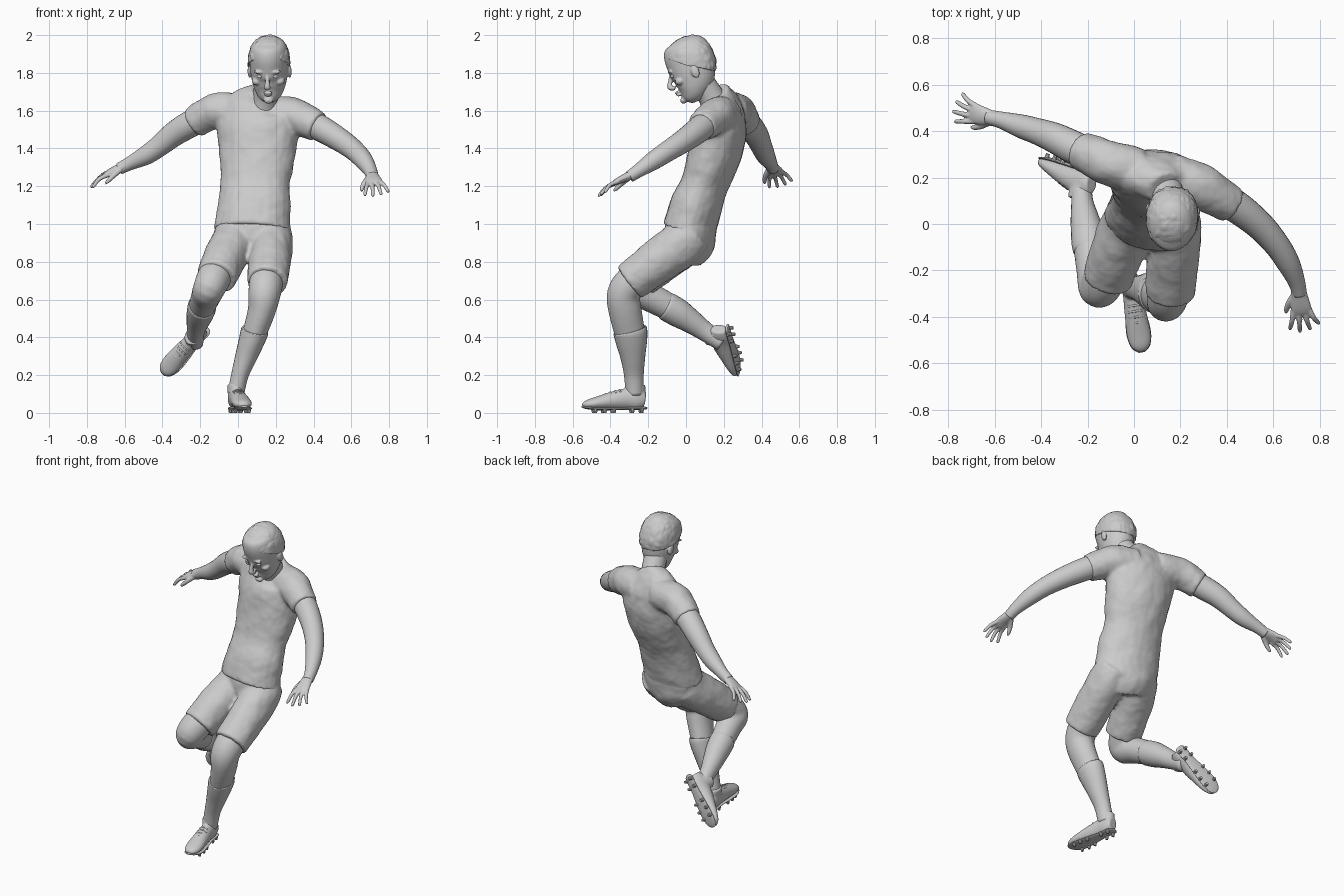
import bpy, bmesh, math, random
from mathutils import Vector, Matrix

random.seed(4)
I = Matrix.Identity(4)


def spline(pts, sub):
    """Catmull-Rom through stations (x, y, z, half_a, half_b)."""
    out = []
    for i in range(len(pts) - 1):
        p = [pts[max(i - 1, 0)], pts[i], pts[i + 1], pts[min(i + 2, len(pts) - 1)]]
        for k in range(sub):
            t = k / sub
            out.append([0.5 * (2 * b + (c - a) * t + (2 * a - 5 * b + 4 * c - d) * t * t
                               + (3 * b - a - 3 * c + d) * t ** 3) for a, b, c, d in zip(*p)])
    return out + [list(pts[-1])]


def tube(bm, pts, side=(1, 0, 0), M=I, n=24, sub=5):
    """Loft elliptical rings along a path; half_a lies along side."""
    pts = spline([p if len(p) == 5 else (*p, p[3]) for p in pts], sub)
    pos = [M @ Vector(p[:3]) for p in pts]
    side = M.to_3x3() @ Vector(side)
    rings = []
    for i, p in enumerate(pts):
        t = (pos[min(i + 1, len(pos) - 1)] - pos[max(i - 1, 0)]).normalized()
        a = (side - t * side.dot(t)).normalized()
        b = t.cross(a)
        rings.append([bm.verts.new(pos[i] + a * max(p[3], .002) * math.cos(w) + b * max(p[4], .002) * math.sin(w))
                      for w in (math.tau * k / n for k in range(n))])
    for r, s in zip(rings, rings[1:]):
        for k in range(n):
            bm.faces.new((r[k], r[(k + 1) % n], s[(k + 1) % n], s[k]))
    bm.faces.new(rings[0][::-1])
    bm.faces.new(rings[-1])


def ball(bm, c, size, M=I):
    bmesh.ops.create_uvsphere(bm, u_segments=20, v_segments=12, radius=1,
                              matrix=M @ Matrix.LocRotScale(Vector(c), None, Vector(size)))


def finish(bm, name, voxel=0, smooth=0, folds=0, flat=False):
    bmesh.ops.recalc_face_normals(bm, faces=bm.faces)
    me = bpy.data.meshes.new(name)
    bm.to_mesh(me)
    bm.free()
    ob = bpy.data.objects.new(name, me)
    bpy.context.collection.objects.link(ob)
    for f in me.polygons:
        f.use_smooth = not flat
    if voxel:
        m = ob.modifiers.new("fuse", 'REMESH')
        m.mode, m.voxel_size, m.use_smooth_shade = 'VOXEL', voxel, True
    if smooth:
        m = ob.modifiers.new("soften", 'SMOOTH')
        m.factor, m.iterations = 0.5, smooth
    if folds:
        tex = bpy.data.textures.new(name + "_folds", 'CLOUDS')
        tex.noise_scale = 0.09
        m = ob.modifiers.new("folds", 'DISPLACE')
        m.texture, m.strength = tex, folds
    return ob


def part(name, paths, **kw):
    """Fuse several tubes given as (stations, side)."""
    bm = bmesh.new()
    for pts, side in paths:
        tube(bm, pts, side)
    return finish(bm, name, **kw)


def frame(origin, x, y, z):
    m = Matrix((x, y, z)).transposed().to_4x4()
    m.translation = origin
    return m


TWIST = (1, -.18, 0)
Z = (0, 0, 1)

# Shirt: leaning torso with two sleeves
part("shirt", [
    ([(.075, .015, .965, .205, .14), (.085, .055, 1.1, .195, .137), (.09, .095, 1.2, .186, .125),
      (.097, .13, 1.3, .195, .133), (.105, .16, 1.4, .208, .142), (.105, .18, 1.5, .22, .14),
      (.105, .19, 1.58, .215, .12), (.12, .18, 1.65, .15, .09), (.14, .155, 1.695, .08, .075)], TWIST),
    ([(.02, .23, 1.59, .1), (-.1, .26, 1.6, .097), (-.17, .29, 1.575, .09), (-.235, .32, 1.535, .082)], Z),
    ([(.17, .2, 1.58, .1), (.28, .165, 1.575, .097), (.35, .125, 1.55, .09), (.425, .08, 1.515, .08)], Z),
], voxel=.011, smooth=5, folds=.012)

# Shorts: pelvis with two legs
part("shorts", [
    ([(.08, .04, 1.04, .19, .13), (.08, .025, .97, .2, .135), (.075, .015, .89, .185, .13),
      (.06, -.01, .82, .12, .1)], TWIST),
    ([(.17, .03, .95, .11, .12), (.178, -.03, .89, .112, .122), (.17, -.14, .81, .112, .118),
      (.155, -.3, .69, .107, .105)], (1, 0, 0)),
    ([(-.01, .04, .95, .11, .12), (-.03, -.02, .89, .12, .122), (-.07, -.11, .82, .115, .118),
      (-.115, -.24, .715, .107, .105)], (1, 0, 0)),
], voxel=.011, smooth=4, folds=.012)

# Bare knees and upper calves
part("left_leg", [([(.16, -.16, .79, .09), (.15, -.28, .7, .09), (.14, -.33, .63, .086, .088),
                    (.125, -.322, .54, .074, .088), (.08, -.292, .4, .062, .08)], (1, 0, 0))], voxel=.01, smooth=3)
part("right_leg", [([(-.09, -.14, .79, .09), (-.13, -.245, .71, .09), (-.155, -.275, .655, .084),
                     (-.17, -.2, .618, .078), (-.19, -.1, .565, .07, .072), (-.2, -.04, .53, .06)], (1, 0, 0))],
     voxel=.01, smooth=3)

# Long socks
part("left_sock", [([(.09, -.297, .44, .07, .088), (.086, -.294, .425, .073, .09), (.068, -.288, .37, .067, .082),
                     (.04, -.281, .29, .057, .065), (.01, -.276, .2, .046, .052), (-.012, -.272, .1, .044, .048)],
                    (1, 0, 0))])
part("right_sock", [([(-.188, -.11, .568, .072), (-.191, -.095, .56, .076), (-.2, -.04, .528, .072, .075),
                      (-.213, .03, .482, .06, .063), (-.223, .1, .432, .047, .052), (-.228, .19, .37, .044)],
                     (1, 0, 0))])

# Arms
part("right_arm", [([(-.14, .275, 1.58, .07), (-.25, .325, 1.53, .072), (-.34, .37, 1.475, .066),
                     (-.42, .4, 1.41, .057), (-.49, .422, 1.362, .051), (-.57, .447, 1.322, .037),
                     (-.63, .46, 1.292, .032)], Z)], smooth=2)
part("left_arm", [([(.32, .15, 1.57, .07), (.44, .075, 1.505, .07), (.54, -.005, 1.445, .063),
                    (.615, -.09, 1.39, .056), (.665, -.17, 1.337, .05), (.7, -.25, 1.283, .037),
                    (.712, -.3, 1.25, .032)], Z)], smooth=2)


# Hands with spread fingers, palm facing down
def hand(name, wrist, direction, thumb):
    x = Vector(direction).normalized()
    y = Vector(thumb)
    y = (y - x * y.dot(x)).normalized()
    z = x.cross(y)
    M = frame(Vector(wrist), x, y, z if z.z > 0 else -z)
    bm = bmesh.new()
    Y = (0, 1, 0)
    tube(bm, [(-.02, 0, 0, .031, .027), (.03, 0, .002, .036, .023), (.08, 0, .004, .044, .018),
              (.11, 0, .002, .042, .014), (.122, 0, 0, .03, .008)], Y, M)
    for y0, y1, length in ((.033, .062, .098), (.011, .022, .115), (-.011, -.022, .108), (-.031, -.062, .085)):
        tube(bm, [(.09, y0, 0, .013), (.1 + length * .45, (y0 + y1) / 2, .002, .011),
                  (.098 + length * .93, y1, -.018, .009), (.1 + length, y1, -.021, .003)], Y, M, n=12)
    tube(bm, [(.02, .015, -.004, .017), (.065, .05, -.014, .014), (.105, .068, -.026, .011),
              (.122, .071, -.032, .004)], Y, M, n=12)
    finish(bm, name, voxel=.005, smooth=2)


hand("right_hand", (-.6, .452, 1.308), (-.195, .055, -.095), (0, -1, -.15))
hand("left_hand", (.708, -.283, 1.262), (.03, -.2, -.1), (-1, -.1, -.1))


# Studded boots: upper, sole plate, collar, laces and studs
def boot(name, origin, fwd, up):
    x = Vector(fwd).normalized()
    z = Vector(up)
    z = (z - x * z.dot(x)).normalized()
    M = frame(Vector(origin), x, z.cross(x), z)
    Y = (0, 1, 0)
    bm = bmesh.new()
    tube(bm, [(0, .065, 0 + .068, .015, .02), (.01, 0, .07, .032, .042), (.05, 0, .075, .041, .058),
              (.11, 0, .075, .042, .055), (.19, 0, .065, .048, .046), (.27, 0, .052, .052, .033),
              (.32, 0, .045, .042, .023), (.345, 0, .041, .018, .01)][1:], Y, M)
    tube(bm, [(.065, 0, .09, .05, .042), (.062, 0, .13, .055, .044), (.06, 0, .152, .052, .045)], (1, 0, 0), M)
    finish(bm, name + "_upper", voxel=.007, smooth=3)
    bm = bmesh.new()
    tube(bm, [(.0, 0, .026, .02, .006), (.02, 0, .025, .036, .008), (.1, 0, .024, .036, .008),
              (.19, 0, .022, .047, .008), (.27, 0, .022, .053, .008), (.325, 0, .028, .04, .007),
              (.348, 0, .034, .015, .005)], Y, M)
    finish(bm, name + "_sole")
    bm = bmesh.new()
    for sx, sy in ((.03, .024), (.08, .026), (.18, .035), (.23, .04), (.28, .036)):
        for s in (-1, 1):
            bmesh.ops.create_cone(bm, cap_ends=True, segments=10, radius1=.008, radius2=.012, depth=.024,
                                  matrix=M @ Matrix.Translation((sx, s * sy, .012)))
    finish(bm, name + "_studs", flat=True)
    bm = bmesh.new()
    for lx, lz in ((.145, .122), (.17, .116), (.195, .109), (.22, .1)):
        tube(bm, [(lx, -.028, lz - .012, .005), (lx, 0, lz, .005), (lx, .028, lz - .012, .005)], (1, 0, 0), M, n=8)
    finish(bm, name + "_laces")


boot("left_boot", (-.022, -.208, 0), (.16, -.99, 0), (0, 0, 1))
boot("right_boot", (-.157, .24, .455), (-.66, .2, -.7), (.1, -.85, .3))

# Neck
part("neck", [([(.13, .17, 1.6, .08), (.145, .13, 1.68, .069), (.16, .075, 1.76, .07), (.163, .05, 1.82, .065)],
               (1, 0, 0))])

# Head, pitched forward
H = Matrix.Translation((.165, .03, 1.83)) @ Matrix.Rotation(math.radians(-5), 4, 'Z') \
    @ Matrix.Rotation(math.radians(20), 4, 'X')
bm = bmesh.new()
tube(bm, [(0, -.078, -.168, .022, .02), (0, -.066, -.152, .05, .045), (0, -.038, -.115, .077, .083),
          (0, -.012, -.06, .094, .113), (0, 0, .01, .102, .126), (0, .005, .08, .102, .128),
          (0, .01, .13, .085, .105), (0, .01, .16, .04, .05)], (1, 0, 0), H, n=32)
tube(bm, [(0, -.115, .0, .009), (0, -.135, -.035, .012), (0, -.145, -.062, .018, .014),
          (0, -.12, -.075, .016, .01)], (1, 0, 0), H, n=12)
ball(bm, (0, -.119, -.1), (.026, .012, .007), H)
ball(bm, (0, -.115, -.115), (.023, .012, .007), H)
ball(bm, (0, -.1, -.15), (.026, .018, .018), H)
for s in (-1, 1):
    ball(bm, (s * .106, .018, -.03), (.011, .022, .036), H)
    ball(bm, (s * .042, -.113, .014), (.032, .012, .009), H)
    ball(bm, (s * .06, -.075, -.05), (.028, .03, .022), H)
finish(bm, "head", voxel=.005, smooth=3)

# Eyes
bm = bmesh.new()
for s in (-1, 1):
    ball(bm, (s * .04, -.107, -.012), (.016, .014, .01), H)
finish(bm, "eyes")

# Short choppy hair cap, lower at the back
bm = bmesh.new()
bmesh.ops.create_icosphere(bm, subdivisions=5, radius=1)
bmesh.ops.bisect_plane(bm, geom=bm.verts[:] + bm.edges[:] + bm.faces[:], plane_co=(0, 0, -.15),
                       plane_no=(0, .6, 1), clear_inner=True)
clumps = [Vector((random.gauss(0, 1), random.gauss(0, 1), random.gauss(0, 1))).normalized() for _ in range(130)]
for v in bm.verts:
    near = sorted((v.co - c).length for c in clumps)[:2]
    r = 1 - .035 + .16 * min(near[1] - near[0], .3) + random.uniform(-.008, .008)
    q = Vector([math.copysign(abs(c) ** .9, c) for c in v.co]) * r
    v.co = H @ Vector((q.x * .114, q.y * .132 + .008, q.z * .142 + .028))
bmesh.ops.holes_fill(bm, edges=[e for e in bm.edges if e.is_boundary])
finish(bm, "hair")
